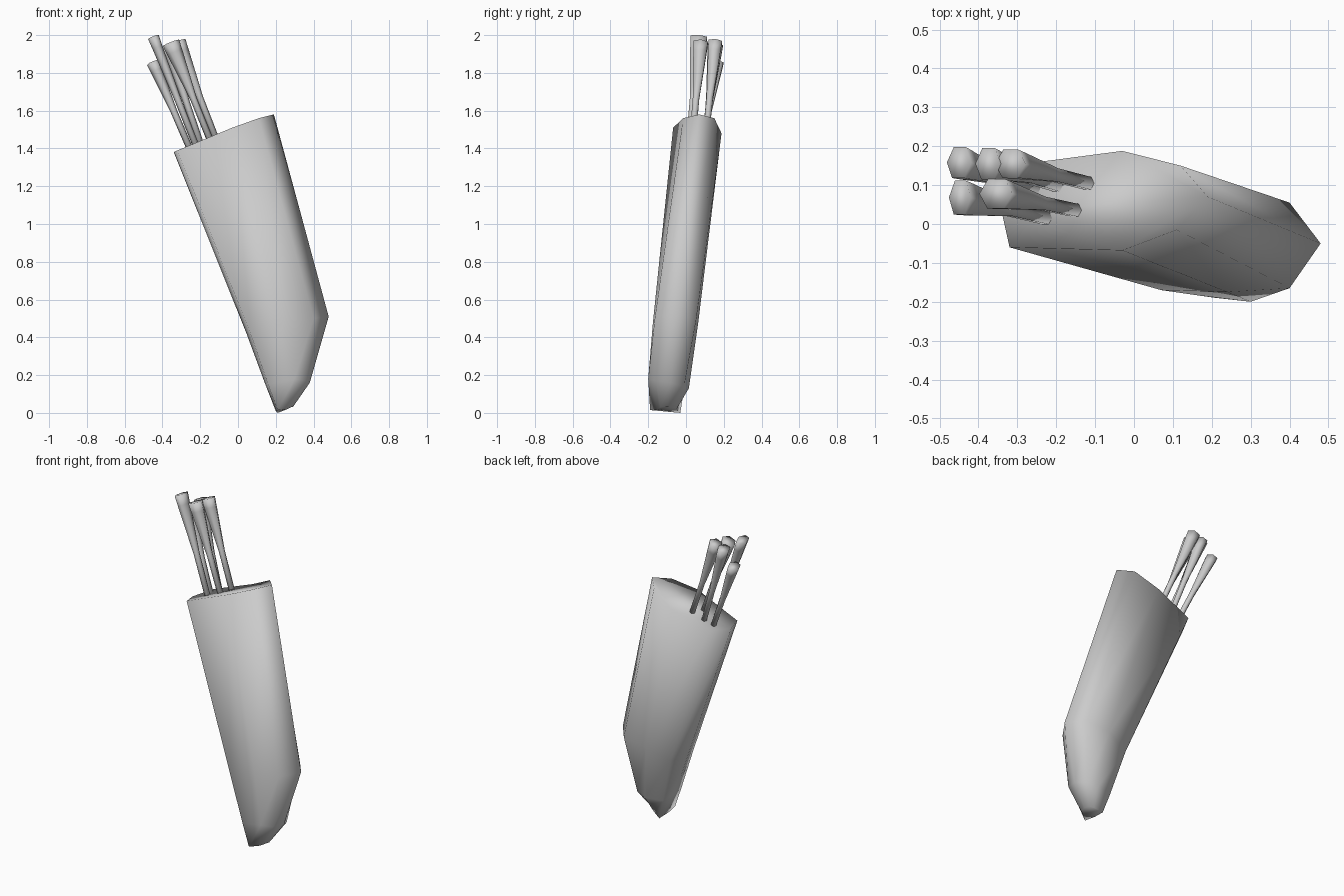
import bpy
import bmesh
from mathutils import Vector
from math import cos, sin, pi

cube = bpy.data.objects.get("Cube")
if cube:
    bpy.data.objects.remove(cube, do_unlink=True)

grey = bpy.data.materials.new("plain grey")
grey.use_nodes = True
colour = (0.6, 0.6, 0.6, 1)
grey.diffuse_color = colour
grey.node_tree.nodes["Principled BSDF"].inputs["Base Color"].default_value = colour


def loft(name, rings):
    """Skin a list of equal-sized rings and close both ends."""
    bm = bmesh.new()
    loops = [[bm.verts.new(p) for p in ring] for ring in rings]
    n = len(loops[0])
    for low, high in zip(loops, loops[1:]):
        for i in range(n):
            j = (i + 1) % n
            bm.faces.new((low[i], low[j], high[j], high[i]))
    bm.faces.new(loops[0][::-1])
    bm.faces.new(loops[-1])
    bmesh.ops.recalc_face_normals(bm, faces=bm.faces)
    for face in bm.faces:
        face.smooth = True
    mesh = bpy.data.meshes.new(name)
    bm.to_mesh(mesh)
    bm.free()
    mesh.materials.append(grey)
    obj = bpy.data.objects.new(name, mesh)
    bpy.context.collection.objects.link(obj)
    return obj


# Leaning case: rings run left front, front, front right, right,
# back right, back, left back, left
toe = [(.21, -.19, .015), (.26, -.15, .02), (.28, -.135, .03), (.29, -.1, .03),
       (.28, -.07, .03), (.26, -.05, .02), (.21, -.03, 0), (.2, -.11, .01)]
heel = [(.16, -.183, .15), (.3, -.2, .18), (.36, -.16, .17), (.38, -.08, .16),
        (.35, -.01, .14), (.28, .015, .13), (.17, -.01, .13), (.145, -.1, .15)]
shoulder = [(.07, -.17, .41), (.24, -.175, .48), (.4, -.165, .5), (.48, -.05, .51),
            (.4, .055, .5), (.24, .065, .48), (.09, .03, .42), (.045, -.08, .42)]
rim = [(-.32, -.06, 1.39), (-.03, -.068, 1.51), (.11, -.015, 1.56), (.19, .07, 1.58),
       (.12, .15, 1.56), (-.03, .188, 1.48), (-.28, .155, 1.395), (-.34, .03, 1.38)]
loft("quiver_case", [toe, heel, shoulder, rim])


# Shafts that flare into blunt ends
def shaft(name, foot, tip, half_x, half_y):
    foot, tip = Vector(foot), Vector(tip)
    axis = (tip - foot).normalized()
    side = Vector((0, 1, 0))
    side = (side - axis * side.dot(axis)).normalized()
    across = side.cross(axis)
    rings = []
    for t, rx, ry in ((-.15, .017, .017), (.42, .018, .018),
                      (.9, half_x * .92, half_y * .92), (1, half_x, half_y)):
        centre = foot.lerp(tip, t)
        rings.append([centre + across * rx * cos(pi * k / 3) + side * ry * sin(pi * k / 3) * 1.1
                      for k in range(6)])
    loft(name, rings)


shaft("arrow_outer_back", (-.26, .09, 1.41), (-.45, .158, 1.855), .034, .042)
shaft("arrow_outer_front", (-.225, .015, 1.42), (-.448, .068, 1.99), .03, .046)
shaft("arrow_middle_back", (-.2, .1, 1.43), (-.375, .155, 1.945), .035, .042)
shaft("arrow_inner_back", (-.12, .105, 1.46), (-.318, .155, 1.965), .042, .038)
shaft("arrow_inner_front", (-.15, .035, 1.45), (-.355, .078, 1.96), .046, .04)
